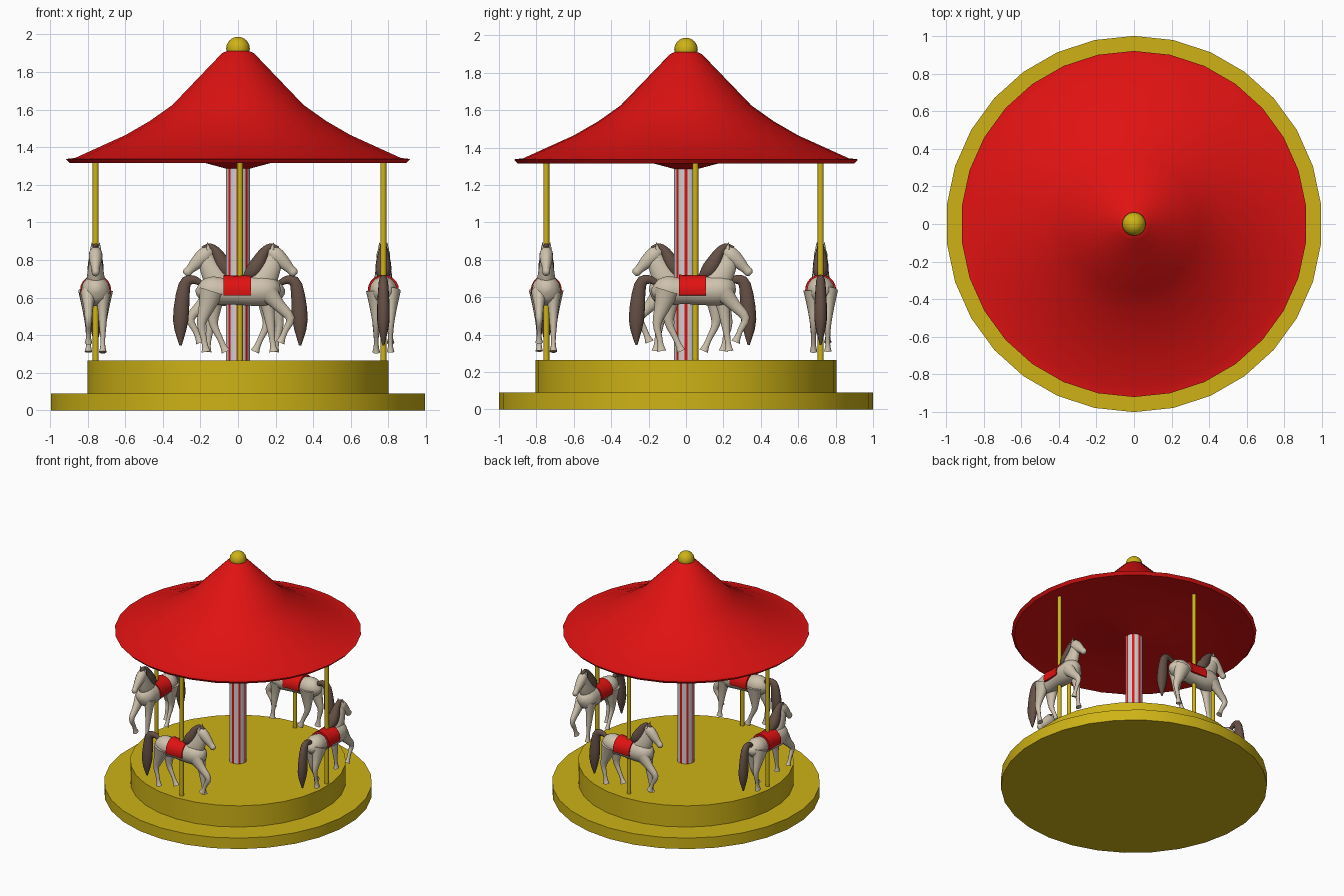
import bpy, bmesh, math
from mathutils import Vector, Matrix

if "Cube" in bpy.data.objects:
    bpy.data.objects.remove(bpy.data.objects["Cube"])


def material(name, *rgb):
    m = bpy.data.materials.new(name)
    m.diffuse_color = (*rgb, 1)
    m.use_nodes = True
    m.node_tree.nodes["Principled BSDF"].inputs["Base Color"].default_value = m.diffuse_color
    return m


RED = material("red", 0.75, 0.006, 0.006)
GOLD = material("gold", 0.62, 0.45, 0.008)
WHITE = material("white", 0.62, 0.62, 0.62)
CREAM = material("cream", 0.62, 0.54, 0.42)
BROWN = material("brown", 0.13, 0.08, 0.06)


def finish(name, bm, mats, angle=35):
    bmesh.ops.recalc_face_normals(bm, faces=bm.faces[:])
    me = bpy.data.meshes.new(name)
    bm.to_mesh(me)
    bm.free()
    for m in mats:
        me.materials.append(m)
    me.shade_smooth()
    me.set_sharp_from_angle(angle=math.radians(angle))
    return me


def place(name, me, matrix=Matrix()):
    ob = bpy.data.objects.new(name, me)
    ob.matrix_world = matrix
    bpy.context.collection.objects.link(ob)
    return ob


def lathe(name, profile, sides, mats, start=math.pi / 2, rule=None):
    """Spin an (r, z) profile round the z axis and cap both ends."""
    bm = bmesh.new()
    turns = [start + 2 * math.pi * i / sides for i in range(sides)]
    rings = [[bm.verts.new((r * math.cos(a), r * math.sin(a), z)) for a in turns] for r, z in profile]
    for a, b in zip(rings, rings[1:]):
        for i in range(sides):
            f = bm.faces.new((a[i], a[i - 1], b[i - 1], b[i]))
            f.material_index = rule(i) if rule else 0
    bm.faces.new(rings[0])
    bm.faces.new(rings[-1])
    return finish(name, bm, mats)


def smooth_path(pts, steps=3):
    """Catmull-Rom interpolation of tuples."""
    out = []
    p = [pts[0]] + pts + [pts[-1]]
    for k in range(1, len(p) - 2):
        for t in (s / steps for s in range(steps)):
            out.append([(2 * b + (c - a) * t + (2 * a - 5 * b + 4 * c - d) * t * t
                         + (3 * b - a - 3 * c + d) * t ** 3) / 2
                        for a, b, c, d in zip(*p[k - 1:k + 3])])
    return out + [list(pts[-1])]


parts = {}


def loft(name, pts, mat, flat=0.8, y=0, sides=14, floor=0):
    """Horse part: tube through (x, z, radius) sections, its width = radius * flat."""
    pts = smooth_path(pts)
    bm = bmesh.new()
    rings = []
    for k, (x, z, r) in enumerate(pts):
        a, b = pts[max(k - 1, 0)], pts[min(k + 1, len(pts) - 1)]
        t = Vector((b[0] - a[0], 0, b[1] - a[1])).normalized()
        n = Vector((-t.z, 0, t.x))
        ring = []
        for ang in (2 * math.pi * i / sides for i in range(sides)):
            co = Vector((x, y + r * flat * math.cos(ang), z)) + n * r * math.sin(ang)
            co.z = max(co.z, floor)
            ring.append(bm.verts.new(co))
        rings.append(ring)
    for a, b in zip(rings, rings[1:]):
        for i in range(sides):
            bm.faces.new((a[i], a[i - 1], b[i - 1], b[i]))
    bm.faces.new(rings[0])
    bm.faces.new(rings[-1])
    parts[name] = finish(name, bm, [mat], 50)


def leg(name, hip, knee, hoof, y, thigh):
    """Tapered leg from hip over knee to hoof, points given as (x, z)."""
    h, k, f = Vector(hip), Vector(knee), Vector(hoof)
    path = [h, h.lerp(k, 0.5), k, k.lerp(f, 0.5), k.lerp(f, 0.8), f]
    radii = [thigh, thigh * 0.64, 0.024, 0.016, 0.017, 0.025]
    loft(name, [(*p, r) for p, r in zip(path, radii)], CREAM, 0.8, y)


# stepped base
place("base", lathe("base", [(1, 0), (1, 0.09), (0.805, 0.09), (0.805, 0.265)], 30, [GOLD]))

# flared roof with lip, recessed ceiling and central collar
place("roof", lathe("roof", [(0.05, 1.915), (0.085, 1.9), (0.35, 1.625), (0.47, 1.54), (0.6, 1.465),
                             (0.87, 1.343), (0.92, 1.337), (0.9, 1.315), (0.86, 1.32),
                             (0.66, 1.35), (0.285, 1.345), (0.06, 1.285)], 30, [RED]))

# ball on top
arc = [math.pi * k / 12 for k in range(1, 12)]
place("roof_ball", lathe("roof_ball", [(0.063 * math.sin(a), 1.923 + 0.064 * math.cos(a)) for a in arc],
                         16, [GOLD]))

# striped central column: one narrow red stripe every 45 degrees
place("central_column", lathe("central_column", [(0.065, 0.25), (0.065, 1.3)], 24, [WHITE, RED],
                              math.radians(7.5), lambda i: int(i % 3 == 0)))

# horse, facing +x, with its pole at the local origin
parts["pole"] = lathe("pole", [(0.016, 0.26), (0.016, 1.335)], 12, [GOLD])
loft("body", [(-0.228, 0.655, 0.015), (-0.21, 0.648, 0.05), (-0.15, 0.637, 0.078), (-0.05, 0.632, 0.07),
              (0.12, 0.637, 0.083), (0.185, 0.65, 0.062), (0.215, 0.655, 0.02)], CREAM, 0.95)
loft("neck", [(0.09, 0.64, 0.075), (0.14, 0.715, 0.066), (0.175, 0.785, 0.05), (0.19, 0.845, 0.034)],
     CREAM, 0.7)
loft("head", [(0.15, 0.85, 0.018), (0.185, 0.832, 0.042), (0.23, 0.79, 0.037), (0.268, 0.752, 0.025),
              (0.288, 0.732, 0.024), (0.298, 0.722, 0.012)], CREAM, 0.85)
loft("mane", [(0.205, 0.862, 0.01), (0.165, 0.872, 0.017), (0.13, 0.842, 0.028), (0.1, 0.785, 0.042),
              (0.065, 0.735, 0.042), (0.02, 0.702, 0.012)], BROWN, 0.95)
loft("tail", [(-0.205, 0.675, 0.015), (-0.25, 0.695, 0.024), (-0.295, 0.665, 0.033),
              (-0.315, 0.48, 0.042), (-0.315, 0.345, 0.006)], BROWN)
loft("saddle", [(-0.088, 0.637, 0.084), (-0.016, 0.637, 0.081), (0.058, 0.637, 0.085)], RED, 0.98,
     sides=20, floor=0.61)
for side in (-1, 1):
    loft("right_ear" if side < 0 else "left_ear", [(0.172, 0.855, 0.012), (0.178, 0.893, 0.002)],
         CREAM, 0.8, side * 0.02)
leg("standing_front_leg", (0.14, 0.62), (0.163, 0.45), (0.18, 0.312), 0.038, 0.053)
leg("raised_front_leg", (0.15, 0.625), (0.268, 0.49), (0.215, 0.36), -0.038, 0.053)
leg("rear_hind_leg", (-0.15, 0.635), (-0.205, 0.46), (-0.18, 0.312), -0.038, 0.068)
leg("forward_hind_leg", (-0.14, 0.635), (-0.14, 0.46), (-0.075, 0.312), 0.038, 0.068)

# four horses running counter-clockwise
spots = {"front": (0.01, -0.747), "right": (0.773, 0.05), "back": (0.015, 0.72), "left": (-0.757, 0.02)}
for k, (label, (x, y)) in enumerate(spots.items()):
    m = Matrix.Translation((x, y, 0)) @ Matrix.Rotation(k * math.pi / 2, 4, 'Z')
    for part, mesh in parts.items():
        place(label + "_horse_" + part, mesh, m)
